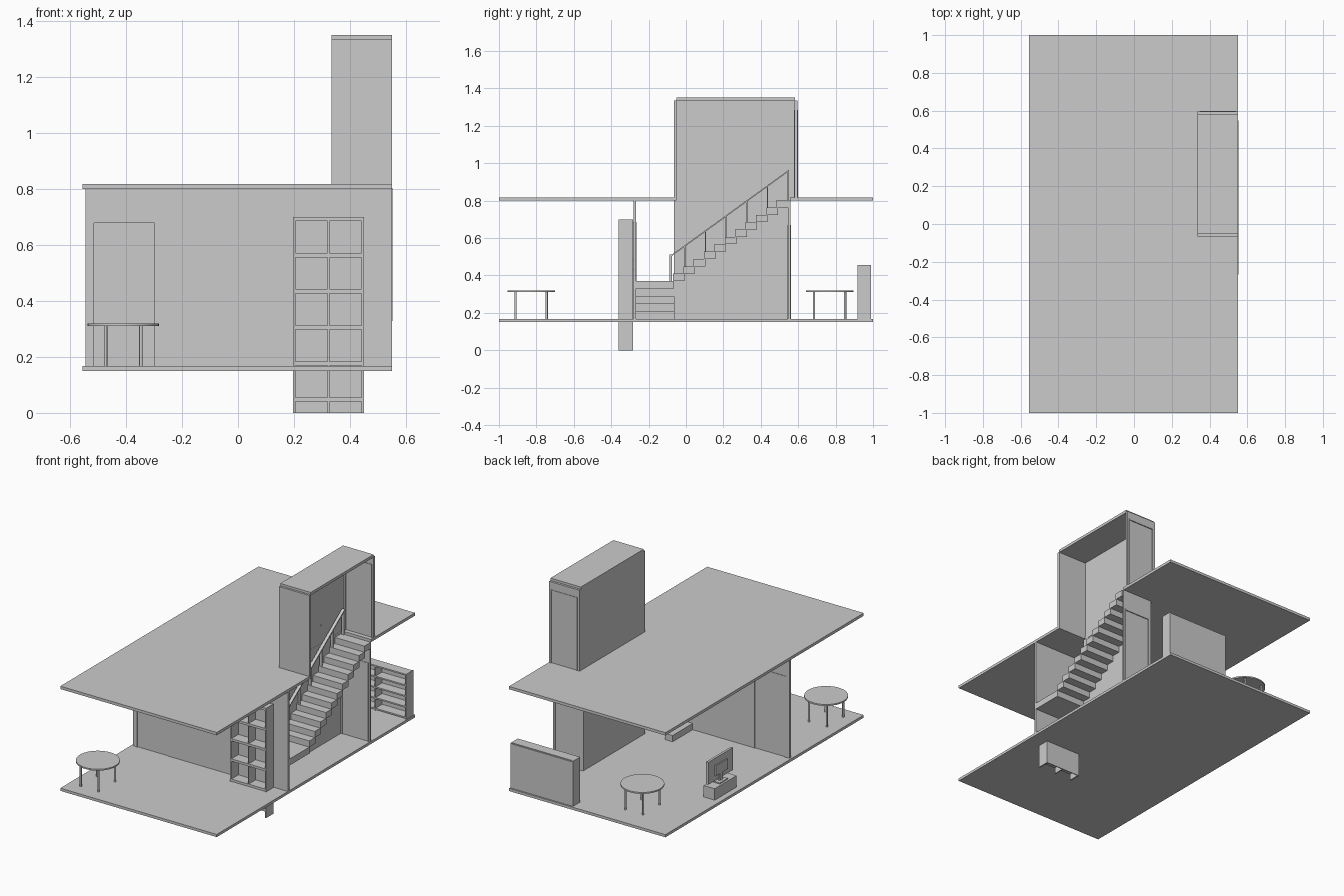
import bpy, bmesh, math
from mathutils import Vector

if "Cube" in bpy.data.objects:
    bpy.data.objects.remove(bpy.data.objects["Cube"])


def finish(bm, name):
    bmesh.ops.recalc_face_normals(bm, faces=bm.faces)
    me = bpy.data.meshes.new(name)
    bm.to_mesh(me)
    bm.free()
    ob = bpy.data.objects.new(name, me)
    bpy.context.collection.objects.link(ob)
    return ob


def boxes(name, spans):
    """One object from (x0, x1, y0, y1, z0, z1) blocks."""
    bm = bmesh.new()
    for x0, x1, y0, y1, z0, z1 in spans:
        vs = bmesh.ops.create_cube(bm, size=1)['verts']
        for v in vs:
            v.co = Vector(((x0 + x1) / 2 + v.co.x * (x1 - x0),
                           (y0 + y1) / 2 + v.co.y * (y1 - y0),
                           (z0 + z1) / 2 + v.co.z * (z1 - z0)))
    return finish(bm, name)


def box(name, *s):
    return boxes(name, [s])


def extrude(name, pts, vec):
    """Flat outline pushed along vec."""
    bm = bmesh.new()
    f = bm.faces.new([bm.verts.new(p) for p in pts])
    r = bmesh.ops.extrude_face_region(bm, geom=[f])
    bmesh.ops.translate(bm, vec=vec, verts=[g for g in r['geom'] if isinstance(g, bmesh.types.BMVert)])
    return finish(bm, name)


def cylinder(name, x, y, z0, z1, r, n=32):
    bpy.ops.mesh.primitive_cylinder_add(vertices=n, radius=r, depth=z1 - z0, location=(x, y, (z0 + z1) / 2))
    ob = bpy.context.object
    ob.name = name
    bpy.ops.object.shade_smooth_by_angle(angle=math.radians(35))
    return ob


L, R = -0.555, 0.55          # floor edges
FZ, CZ = 0.167, 0.80         # floor top, ceiling underside
SX = 0.335                   # stairwell left face

# Floors: the upper one is notched for the stairwell
box("ground_floor", L, R, -1, 1, 0.15, FZ)
outline = [(L, -1), (R, -1), (R, -0.055), (SX + 0.01, -0.055), (SX + 0.01, 0.555), (R, 0.555), (R, 1), (L, 1)]
extrude("upper_floor", [(x, y, CZ) for x, y in outline], (0, 0, 0.018))


# Wall across x with a closed framed door
def door_wall(name, x0, x1, y0, y1, z0, z1, d0, d1, dz):
    boxes(name + "_wall", [(x0, d0, y0, y1, z0, z1), (d1, x1, y0, y1, z0, z1), (d0, d1, y0, y1, dz, z1)])
    e, w = 0.003, 0.006
    a, b = y0 - e, y1 + e
    boxes(name + "_door_frame", [(d0, d0 + w, a, b, z0, dz), (d1 - w, d1, a, b, z0, dz),
                                 (d0 + w, d1 - w, a, b, dz - w, dz)])
    box(name + "_door", d0 + w, d1 - w, y0 + e, y1 - e, z0, dz - w)


door_wall("front", -0.545, R, -0.282, -0.268, FZ, CZ, -0.52, -0.293, 0.685)
door_wall("stair_back", SX, R, 0.545, 0.558, FZ, CZ, 0.35, 0.54, 0.67)
door_wall("tower_back", SX, R, 0.58, 0.596, 0.818, 1.335, 0.35, 0.54, 1.285)

# Stairwell and roof tower, open on the right
box("stairwell_side_wall", SX, SX + 0.009, -0.065, 0.555, FZ, CZ)
box("tower_side_wall", SX, SX + 0.009, -0.05, 0.58, CZ, 1.333)
box("tower_front_wall", SX, R, -0.065, -0.05, 0.80, 1.335)
box("tower_roof", SX, R, -0.052, 0.582, 1.332, 1.35)

# Lower flight rises along x to the landing
for i in range(4):
    x = 0.14 + i * 0.049
    box(f"lower_step_{i + 1}", x, x + 0.055, -0.268, -0.065, FZ + i * 0.0405, FZ + (i + 1) * 0.0405)
box("landing", SX, 0.553, -0.268, -0.065, 0.329, 0.37)

# Upper flight rises along y
rise, run = (CZ + 0.003 - 0.37) / 11, 0.0555
for i in range(11):
    y = -0.07 + i * run
    box(f"upper_step_{i + 1}", SX + 0.009, 0.553, y, y + 0.062, 0.37 + i * rise, 0.37 + (i + 1) * rise)


# Railing: newel, slanted handrail and posts
def rail_z(y):
    return 0.512 + (y + 0.075) * 0.453 / 0.625


extrude("handrail", [(0.35, -0.075, rail_z(-0.075)), (0.35, 0.55, rail_z(0.55)),
                     (0.35, 0.55, rail_z(0.55) - 0.008), (0.35, -0.075, rail_z(-0.075) - 0.008)], (0.02, 0, 0))
box("newel_post", 0.35, 0.37, -0.089, -0.075, 0.37, 0.512)
for i in range(6):
    y = -0.007 + i * 0.1105
    n = min(int((y + 0.07) / run), 10)
    box(f"rail_post_{i + 1}", 0.352, 0.368, y - 0.003, y + 0.003, 0.37 + (n + 1) * rise - 0.01, rail_z(y) - 0.005)

# Wall switches
boxes("front_switch", [(-0.235, -0.21, -0.285, -0.282, 0.433, 0.48), (-0.225, -0.219, -0.289, -0.284, 0.453, 0.462)])
box("stair_switch", SX + 0.009, SX + 0.013, 0.342, 0.348, 0.93, 0.936)

# Tall bookcase through the floor
x0, x1, y0, y1 = 0.197, 0.45, -0.36, -0.284
t = 0.008
boxes("tall_bookcase_case", [(x0, x0 + t, y0, y1, 0, 0.70), (x1 - t, x1, y0, y1, 0, 0.70),
                             (0.3205, 0.3265, y0 + 0.002, y1, 0, 0.69), (x0 + t, x1 - t, y1 - 0.005, y1, 0, 0.69)])
for i in range(6):
    z = 0.04 + i * 0.129
    box(f"tall_bookcase_shelf_{i + 1}", x0 + t, x1 - t, y0, y1 - 0.005, z, z + 0.015)

# Low bookcase at the back, open toward the front
x0, x1, y0, y1 = 0.105, 0.545, 0.918, 0.99
boxes("low_bookcase_case", [(x0, x0 + t, y0, y1, FZ, 0.455), (x1 - t, x1, y0, y1, FZ, 0.455),
                            (0.321, 0.329, y0, y1, FZ, 0.45), (x0 + t, x1 - t, y1 - 0.006, y1, FZ, 0.45)])
for i in range(5):
    z = FZ + 0.005 + i * 0.0685
    box(f"low_bookcase_shelf_{i + 1}", x0 + t, x1 - t, y0, y1 - 0.006, z, z + 0.009)

# Round tables
for name, cx, cy in (("front_table", -0.41, -0.828), ("back_table", -0.23, 0.768)):
    cylinder(name + "_top", cx, cy, 0.311, 0.32, 0.127, 40)
    for i, (sx, sy) in enumerate(((1, 1), (1, -1), (-1, 1), (-1, -1))):
        cylinder(f"{name}_leg_{i + 1}", cx + sx * 0.063, cy + sy * 0.083, FZ, 0.312, 0.006, 12)

# Television on a low cabinet, screen facing +x
box("media_cabinet", -0.518, -0.44, 0.23, 0.45, FZ, 0.24)
box("television_base", -0.505, -0.455, 0.30, 0.38, 0.24, 0.247)
box("television_neck", -0.488, -0.478, 0.325, 0.355, 0.247, 0.30)
box("television_panel", -0.483, -0.468, 0.215, 0.465, 0.262, 0.405)
box("television_back", -0.491, -0.483, 0.28, 0.40, 0.295, 0.36)
